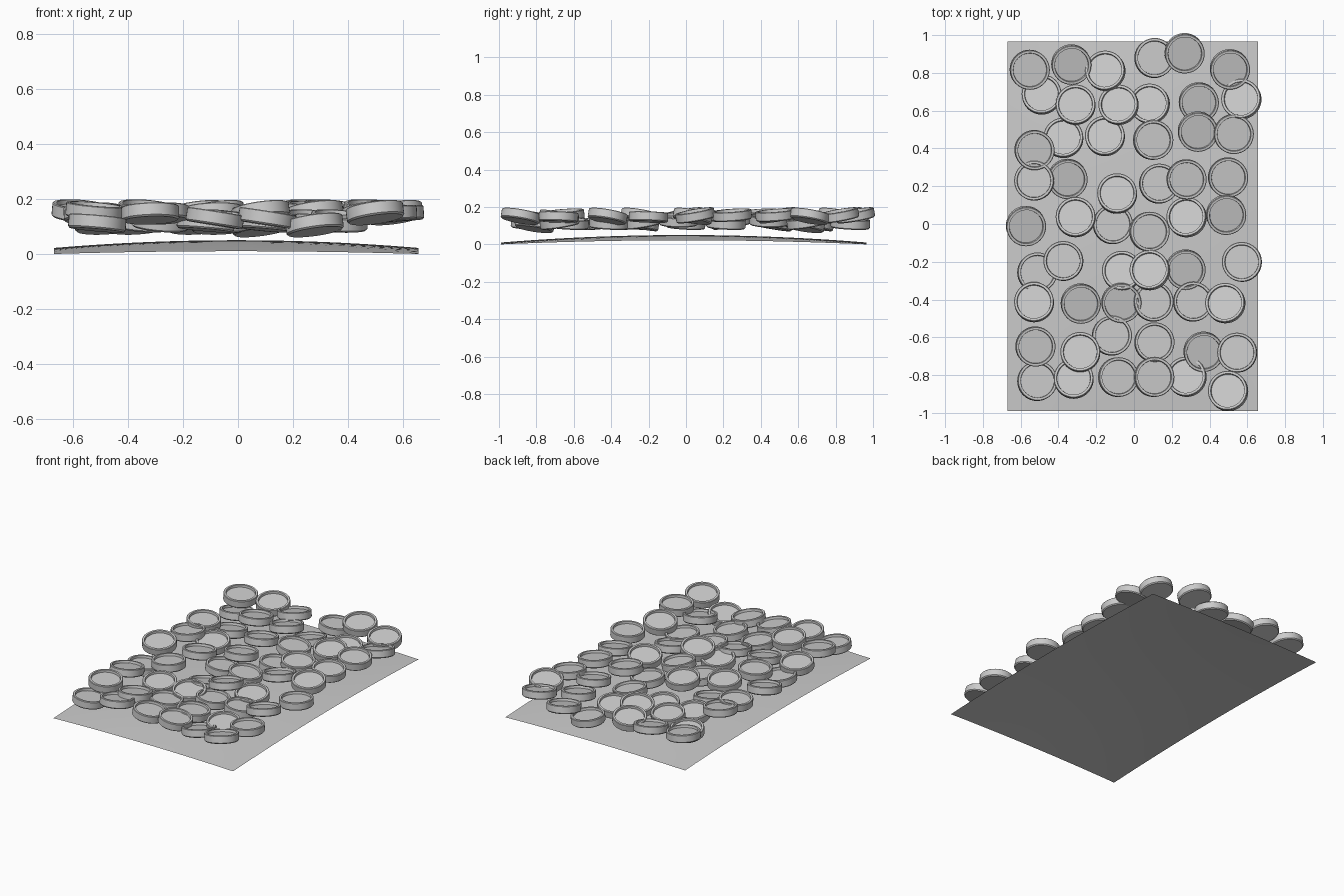
import bpy, bmesh, math
from mathutils import Vector

if "Cube" in bpy.data.objects:
    bpy.data.objects.remove(bpy.data.objects["Cube"])

R, H = 0.105, 0.05      # cap radius and height
SEG = 40


def make_object(name, bm):
    mesh = bpy.data.meshes.new(name)
    bm.to_mesh(mesh)
    bm.free()
    obj = bpy.data.objects.new(name, mesh)
    bpy.context.collection.objects.link(obj)
    return obj


def smooth(obj):
    bpy.ops.object.select_all(action='DESELECT')
    obj.select_set(True)
    bpy.context.view_layer.objects.active = obj
    bpy.ops.object.shade_smooth_by_angle(angle=math.radians(30))


# Gently domed sheet
bm = bmesh.new()
bmesh.ops.create_grid(bm, x_segments=24, y_segments=32, size=1)
for v in bm.verts:
    u, w = 1 - v.co.x ** 2, 1 - v.co.y ** 2
    v.co = (v.co.x * 0.663 - 0.006, v.co.y * 0.978 - 0.012,
            0.01 * u + 0.022 * w + 0.018 * u * w)
smooth(make_object("domed_sheet", bm))

# Round cap: lathed profile with a raised rim and recessed top
bm = bmesh.new()
profile = [(R - 0.006, -H / 2), (R, -H / 2 + 0.006), (R, H / 2 - 0.003),
           (R - 0.003, H / 2), (R - 0.015, H / 2), (R - 0.017, H / 2 - 0.015)]
rings = [[bm.verts.new((r * math.cos(2 * math.pi * i / SEG),
                        r * math.sin(2 * math.pi * i / SEG), z))
          for i in range(SEG)] for r, z in profile]
for a, b in zip(rings, rings[1:]):
    for i in range(SEG):
        j = (i + 1) % SEG
        bm.faces.new((a[i], a[j], b[j], b[i]))
bm.faces.new(rings[0][::-1])
bm.faces.new(rings[-1])
first_cap = make_object("round_cap", bm)
smooth(first_cap)
count = 0


def scatter(z, lean_x, lean_y, spots):
    """Place caps at one height, axis leaning by degrees toward +x and +y."""
    global count
    axis = Vector((math.sin(math.radians(lean_x)),
                   math.sin(math.radians(lean_y)), 1)).normalized()
    for x, y in spots:
        obj = first_cap
        if count:
            obj = first_cap.copy()      # shares the cap mesh
            bpy.context.collection.objects.link(obj)
        count += 1
        obj.name = f"round_cap_{count:02d}"
        obj.rotation_euler = Vector((0, 0, 1)).rotation_difference(axis).to_euler()
        obj.location = (x - axis.x * H / 2, y - axis.y * H / 2, z)


# Caps leaning back, lower then upper layer
scatter(0.112, -3, 10, [(-.49, .69), (-.375, .46), (-.155, .47), (-.065, -.245)])
scatter(0.147, -2, 9, [(-.31, .635), (-.09, .165), (-.31, .04), (-.53, -.41),
                       (-.285, -.675), (-.32, -.815)])
# Caps leaning back and left
scatter(0.15, -8, 10, [(-.155, .815), (-.085, .635), (.565, .665), (.275, .04),
                       (.48, -.415), (.495, -.88), (.08, -.24)])
scatter(0.105, -8, 9, [(.08, .64), (.275, -.805)])
# Caps leaning forward, upper then lower layer
scatter(0.155, 5, -10, [(-.33, .84), (.27, .90), (-.57, -.015), (.49, .045),
                        (.34, .485), (.51, .815)])
scatter(0.12, 5, -9, [(-.35, .235), (.275, -.245), (-.065, -.42), (.345, .64),
                      (.37, -.68), (-.28, -.425)])
# Nearly level caps
scatter(0.156, 5, -4, [(-.55, .815), (-.525, .39), (-.52, -.65), (.53, .475),
                       (.50, .245), (.28, .235)])
scatter(0.112, 5, 3, [(.135, .215), (-.51, -.255), (-.11, 0), (-.115, -.59),
                      (.11, -.625), (.11, .88), (-.51, -.83), (.315, -.41),
                      (.105, -.41)])
scatter(0.13, 9, 1, [(.105, .445), (.085, -.04), (.11, -.81), (-.08, -.81)])
scatter(0.146, -3, 2, [(-.53, .23), (-.375, -.195), (.57, -.20), (.545, -.68)])
